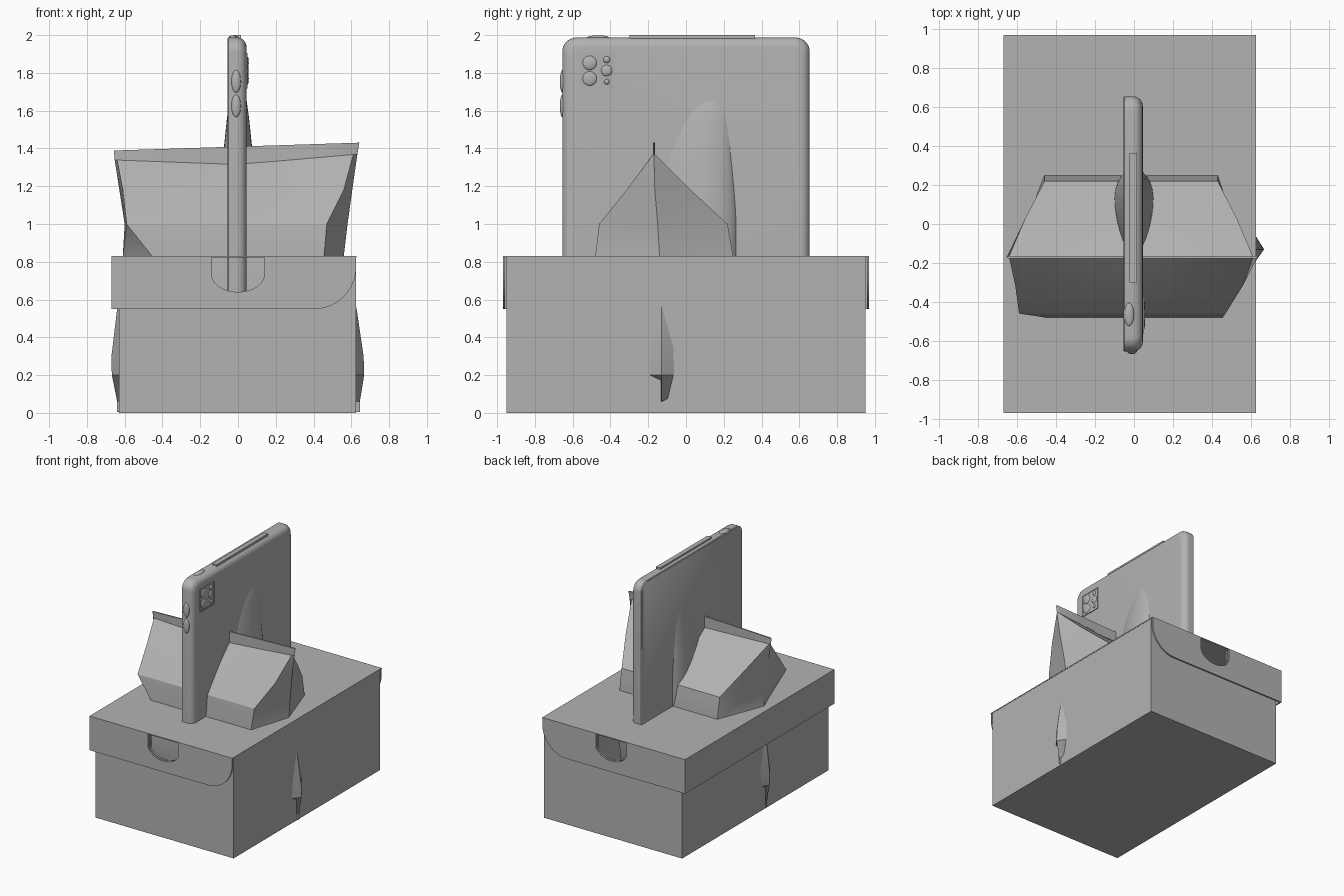
import bpy, bmesh, math
from mathutils import Vector

if "Cube" in bpy.data.objects:
    bpy.data.objects.remove(bpy.data.objects["Cube"])

grey = bpy.data.materials.new("mid_grey")
grey.diffuse_color = (0.45, 0.45, 0.45, 1)
grey.use_nodes = True
grey.node_tree.nodes["Principled BSDF"].inputs["Base Color"].default_value = grey.diffuse_color


def finish(name, bm, smooth=None):
    bmesh.ops.recalc_face_normals(bm, faces=bm.faces)
    me = bpy.data.meshes.new(name)
    bm.to_mesh(me)
    bm.free()
    ob = bpy.data.objects.new(name, me)
    bpy.context.collection.objects.link(ob)
    me.materials.append(grey)
    if smooth:
        bpy.ops.object.select_all(action='DESELECT')
        ob.select_set(True)
        bpy.context.view_layer.objects.active = ob
        bpy.ops.object.shade_smooth_by_angle(angle=math.radians(smooth))
    return ob


def box(name, lo, hi):
    bm = bmesh.new()
    bmesh.ops.create_cube(bm, size=1)
    for v in bm.verts:
        v.co = Vector([lo[i] + (v.co[i] + 0.5) * (hi[i] - lo[i]) for i in range(3)])
    return finish(name, bm)


def loft(name, rings, smooth):
    bm = bmesh.new()
    loops = [[bm.verts.new(p) for p in r] for r in rings]
    n = len(loops[0])
    for a, b in zip(loops, loops[1:]):
        for i in range(n):
            bm.faces.new((a[i], a[(i + 1) % n], b[(i + 1) % n], b[i]))
    bm.faces.new(loops[0])
    bm.faces.new(loops[-1])
    return finish(name, bm, smooth)


def slab(name, pts, y0, y1):
    """Extrude an x-z outline along y."""
    return loft(name, [[(x, y, z) for x, z in pts] for y in (y0, y1)], None)


def dome(name, centre, size, smooth=40):
    bm = bmesh.new()
    bmesh.ops.create_uvsphere(bm, u_segments=24, v_segments=12, radius=1)
    for v in bm.verts:
        v.co = Vector([centre[i] + v.co[i] * size[i] for i in range(3)])
    return finish(name, bm, smooth)


# hand hole outline, opening at the top edge, from right to left
def notch(top):
    arc = [(0.14 * math.cos(a), 0.735 - 0.095 * math.sin(a))
           for a in [math.pi * i / 14 for i in range(15)]]
    return [(0.14, top)] + arc + [(-0.14, top)]


# box body: floor, long walls, end walls with hand holes
box("box_floor", (-0.63, -0.95, 0.0), (0.625, 0.95, 0.012))
box("box_left_wall", (-0.63, -0.95, 0.005), (-0.615, 0.95, 0.82))
box("box_right_wall", (0.61, -0.95, 0.005), (0.625, 0.95, 0.826))
wall = [(-0.63, 0.005), (0.625, 0.005), (0.625, 0.825)] + notch(0.825) + [(-0.63, 0.825)]
slab("box_front_wall", wall, -0.95, -0.935)
slab("box_back_wall", wall, 0.935, 0.95)

# lid: top sheet, left flap, end flaps with one rounded corner
box("lid_top", (-0.67, -0.97, 0.822), (0.627, 0.97, 0.83))
box("lid_left_flap", (-0.67, -0.97, 0.55), (-0.658, 0.97, 0.826))
corner = [(0.405 + 0.22 * math.sin(a), 0.77 - 0.22 * math.cos(a))
          for a in [math.pi / 2 * i / 10 for i in range(11)]]
flap = [(-0.67, 0.55)] + corner + [(0.625, 0.826)] + notch(0.826) + [(-0.67, 0.826)]
slab("lid_front_flap", flap, -0.97, -0.958)
slab("lid_back_flap", flap, 0.958, 0.97)


# tablet body: rounded rectangle sections, flat screen side, curved back side
def rounded(x, inset):
    pts, r = [], 0.075 - inset * 0.4
    hy, z0, z1 = 0.655 - inset, 0.015 + inset, 1.987 - inset
    for cy, cz, s in ((hy - r, z1 - r, 0), (-hy + r, z1 - r, 1),
                      (-hy + r, z0 + r, 2), (hy - r, z0 + r, 3)):
        for i in range(9):
            a = math.pi / 2 * (s + i / 8)
            pts.append((x, cy + r * math.cos(a), cz + r * math.sin(a)))
    return pts


sections = [rounded(-0.055, 0.006), rounded(-0.050, 0.0), rounded(-0.005, 0.0)]
for i in range(1, 7):
    a = math.pi / 2 * i / 6
    sections.append(rounded(-0.005 + 0.05 * math.sin(a), 0.05 * (1 - math.cos(a))))
loft("tablet_body", sections, 35)

# tablet edge strip and buttons
box("tablet_top_strip", (-0.022, -0.3, 1.97), (0.016, 0.365, 2.0))
dome("tablet_power_button", (-0.025, -0.465, 1.985), (0.025, 0.06, 0.014))
for i, z in enumerate((1.755, 1.625)):
    dome(f"tablet_side_button_{i + 1}", (-0.01, -0.654, z), (0.025, 0.014, 0.06))

# camera plate and lenses
box("camera_plate", (0.03, -0.563, 1.717), (0.047, -0.376, 1.905))
for lo, hi in (((-0.563, 1.717), (-0.555, 1.905)), ((-0.384, 1.717), (-0.376, 1.905)),
               ((-0.563, 1.717), (-0.376, 1.725)), ((-0.563, 1.897), (-0.376, 1.905))):
    box("camera_rim", (0.03, *lo), (0.051, *hi))
for i, (y, z, r) in enumerate(((-0.51, 1.853, 0.038), (-0.51, 1.77, 0.038),
                               (-0.42, 1.812, 0.03), (-0.42, 1.87, 0.018),
                               (-0.42, 1.753, 0.014))):
    dome(f"camera_lens_{i + 1}", (0.045, y, z), (0.012, r, r))


# standing rounded handset hidden around the tablet: teardrop sections
def teardrop(z, t, c, h):
    pts = []
    for i in range(32):
        a = 2 * math.pi * i / 32
        pts.append((t * math.sin(a) * (1 + 0.25 * math.cos(a)), c + h * math.cos(a), z))
    return pts


loft("rounded_handset", [teardrop(*p) for p in (
    (0.02, 0.05, 0.05, 0.15), (0.15, 0.085, 0.04, 0.21), (0.45, 0.105, 0.04, 0.245),
    (0.83, 0.107, 0.04, 0.24), (1.05, 0.1, 0.045, 0.235), (1.25, 0.086, 0.05, 0.22),
    (1.42, 0.071, 0.065, 0.195), (1.55, 0.058, 0.085, 0.17), (1.65, 0.045, 0.1, 0.14),
    (1.71, 0.025, 0.11, 0.09))], 50)


# pouch: left tip, front corners, right tip, back corners at each height
def pouch_ring(z, xl, fl, fr, xr, bl, br, yf, yb, ym, tilt=0.0, sag=0.0):
    pts = [(xl, ym), (fl, yf)]
    pts += [(fl + (fr - fl) * i / 6, yf) for i in range(1, 6)]
    pts += [(fr, yf), (xr, ym), (br, yb)]
    pts += [(br + (bl - br) * i / 6, yb) for i in range(1, 6)]
    pts += [(bl, yb)]
    return [(x, y, z + tilt * x - sag * max(0, 1 - abs(x) / 0.65)) for x, y in pts]


loft("pouch", [pouch_ring(*p) for p in (
    (0.005, -0.64, -0.45, 0.45, 0.645, -0.45, 0.45, -0.135, -0.125, -0.13),
    (0.06, -0.64, -0.45, 0.45, 0.645, -0.45, 0.45, -0.14, -0.12, -0.13),
    (0.2, -0.668, -0.45, 0.45, 0.668, -0.45, 0.45, -0.44, 0.19, -0.13),
    (0.3, -0.67, -0.45, 0.44, 0.665, -0.46, 0.44, -0.47, 0.23, -0.13),
    (0.55, -0.64, -0.45, 0.43, 0.628, -0.46, 0.43, -0.485, 0.25, -0.13),
    (0.83, -0.61, -0.455, 0.455, 0.56, -0.46, 0.43, -0.48, 0.25, -0.14),
    (1.0, -0.6, -0.59, 0.47, 0.58, -0.46, 0.43, -0.46, 0.22, -0.15),
    (1.18, -0.628, -0.61, 0.56, 0.605, -0.56, 0.53, -0.315, 0.025, -0.165),
    (1.355, -0.653, -0.64, 0.61, 0.632, -0.64, 0.61, -0.176, -0.164, -0.17, 0.025, 0.04),
    (1.41, -0.657, -0.645, 0.63, 0.642, -0.645, 0.63, -0.176, -0.164, -0.17, 0.032))], 32)
